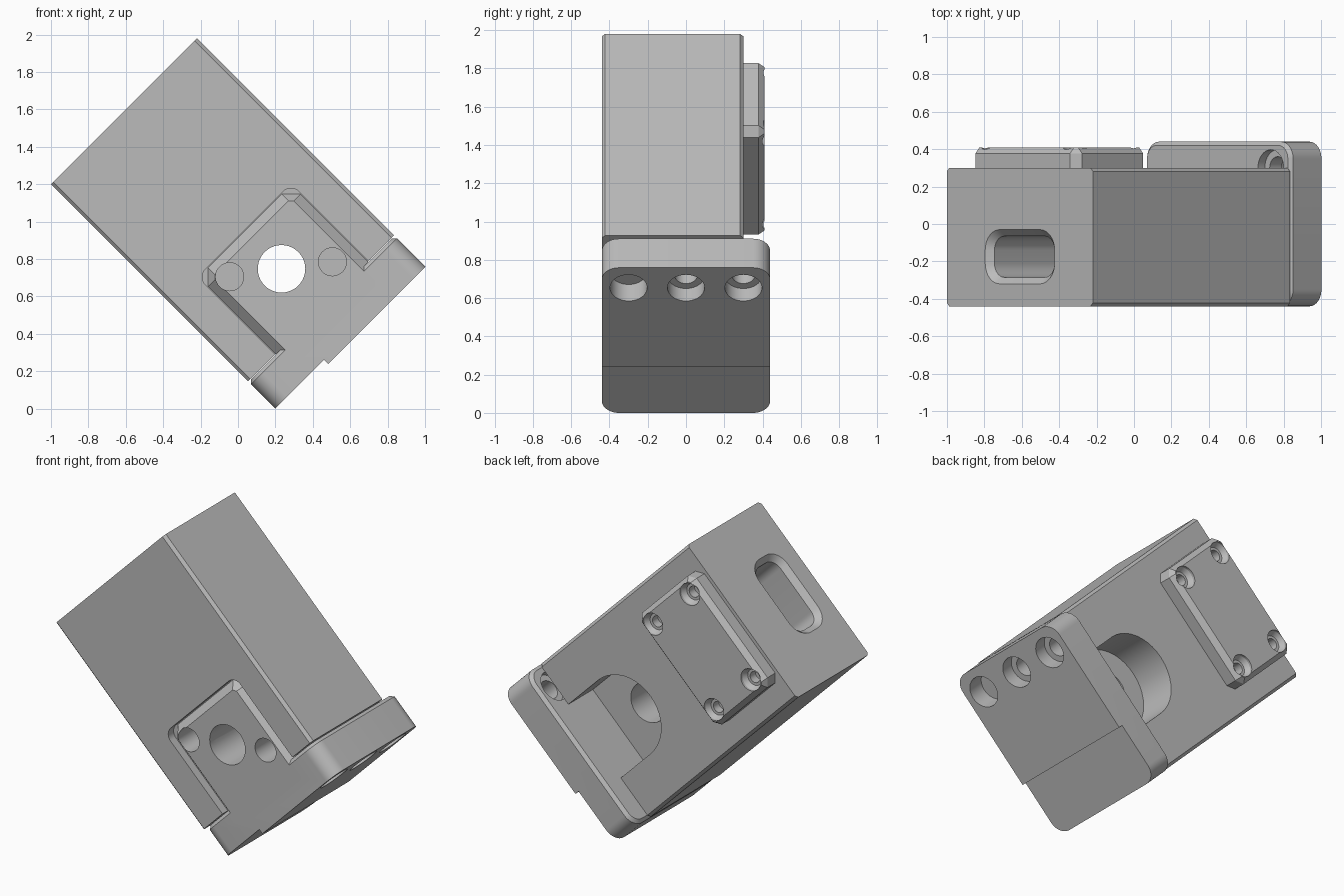
import bpy, bmesh, math
from mathutils import Matrix

cube = bpy.data.objects.get("Cube")
if cube:
    bpy.data.objects.remove(cube, do_unlink=True)

grey = bpy.data.materials.new("light grey metal")
grey.use_nodes = True
COLOUR = (0.5, 0.5, 0.5, 1)
grey.diffuse_color = COLOUR
grey.node_tree.nodes["Principled BSDF"].inputs["Base Color"].default_value = COLOUR

# The parts are built upright, then the whole assembly is tilted by 45 degrees
TILT = Matrix.Rotation(math.radians(-45), 4, 'Y')
MID = 0.693          # centre line of the housing
BORE = 0.364         # height of the main bore


def outline(ca, cb, w, h, r, n):
    """Rectangle with rounded corners, or chamfered ones when n is 1."""
    pts = []
    for k, (sa, sb) in enumerate(((1, 1), (-1, 1), (-1, -1), (1, -1))):
        for i in range(n + 1):
            t = math.pi / 2 * (k + i / n)
            pts.append((ca + sa * (w / 2 - r) + r * math.cos(t),
                        cb + sb * (h / 2 - r) + r * math.sin(t)))
    return pts


def solid(name, axis, a, b, r, levels, n=10):
    """Loft a rectangle spanning a and b through (depth, inset) levels."""
    bm = bmesh.new()
    rings = []
    for d, inset in levels:
        pts = outline(sum(a) / 2, sum(b) / 2, a[1] - a[0] - 2 * inset,
                      b[1] - b[0] - 2 * inset, max(r - inset, 0.004), n)
        rings.append([bm.verts.new((p, d, q) if axis == 'Y' else (p, q, d))
                      for p, q in pts])
    for low, high in zip(rings, rings[1:]):
        for i in range(len(low)):
            j = (i + 1) % len(low)
            bm.faces.new((low[i], low[j], high[j], high[i]))
    bm.faces.new(rings[0])
    bm.faces.new(rings[-1])
    bmesh.ops.remove_doubles(bm, verts=bm.verts, dist=1e-5)
    bmesh.ops.recalc_face_normals(bm, faces=bm.faces)
    mesh = bpy.data.meshes.new(name)
    bm.to_mesh(mesh)
    bm.free()
    mesh.materials.append(grey)
    ob = bpy.data.objects.new(name, mesh)
    bpy.context.collection.objects.link(ob)
    return ob


def hole(axis, ca, cb, r, *levels):
    return solid("hole_cutter", axis, (ca - r, ca + r), (cb - r, cb + r), r,
                 [lv if isinstance(lv, tuple) else (lv, 0) for lv in levels])


def combine(ob, others, operation='DIFFERENCE'):
    for other in others:
        mod = ob.modifiers.new("boolean", 'BOOLEAN')
        mod.operation, mod.solver, mod.object = operation, 'EXACT', other
        bpy.context.view_layer.update()
        graph = bpy.context.evaluated_depsgraph_get()
        mesh = bpy.data.meshes.new_from_object(ob.evaluated_get(graph))
        ob.modifiers.clear()
        ob.data = mesh


def discard(objects):
    for ob in objects:
        bpy.data.objects.remove(ob, do_unlink=True)


# Main parts
housing = solid("housing", 'Z', (0.141, 1.245), (-0.44, 0.30), 0.018,
                [(0.066, 0), (1.556, 0)], n=1)
bracket = solid("foot_bracket", 'Z', (0.141, 1.245), (-0.44, 0.44), 0.09,
                [(-0.172, 0), (0.042, 0), (0.062, 0.02)])
tongue = solid("bracket_tongue", 'Y', (0.35, 1.046), (-0.1, 0.645), 0.07,
               [(-0.44, 0.05), (-0.385, 0)], n=1)
cover = solid("rear_cover", 'Y', (0.29, 1.096), (0.983, 1.534), 0.045,
              [(0.295, 0), (0.378, 0), (0.41, 0.03)], n=1)

combine(bracket, [tongue], 'UNION')
discard([tongue])

# Main bore and the two dowel holes go through the tongue into the housing
shared = [hole('Y', MID, BORE, 0.127, -0.6, 0.6),
          hole('Y', 0.467, 0.53, 0.075, -0.6, -0.25),
          hole('Y', 0.912, 0.198, 0.075, -0.6, -0.25)]

# Housing: front recess, rear U pocket and the slot in the end face
housing_cuts = [
    solid("recess_cutter", 'Y', (0.345, 1.051), (-0.2, 0.65), 0.06,
          [(-0.6, 0), (-0.385, 0)]),
    solid("pocket_cutter", 'Y', (0.428, 0.958), (-0.3, 0.629), 0.265,
          [(0.05, 0), (0.5, 0)]),
    solid("slot_cutter", 'Z', (0.431, 0.955), (-0.32, -0.03), 0.11,
          [(0.9, 0.035), (1.521, 0.035), (1.556, 0), (1.58, -0.024)])]
combine(housing, shared + housing_cuts)

# Bracket: stepped underside and three screw holes, two of them counterbored
ROW = 1.096
bracket_cuts = [
    solid("step_cutter", 'Z', (-0.2, 0.51), (-0.8, 0.8), 0.004,
          [(-0.4, 0), (-0.141, 0)], n=1),
    hole('Z', ROW, -0.3, 0.097, -0.4, -0.05),
    hole('Z', ROW, 0.3, 0.097, 0.01, 0.2)]
for y in (0, 0.3):
    bracket_cuts += [hole('Z', ROW, y, 0.097, -0.4, -0.08),
                     hole('Z', ROW, y, 0.06, -0.3, 0.2)]
combine(bracket, shared + bracket_cuts)

# Rear cover: countersunk screw holes in the corners
cover_cuts = []
for u in (0.385, 1.001):
    for v in (1.073, 1.444):
        cover_cuts.append(hole('Y', u, v, 0.07, (0.31, 0.035), (0.365, 0.035),
                               (0.365, 0.018), (0.395, 0), (0.5, 0)))
combine(cover, cover_cuts)
discard(shared + housing_cuts + bracket_cuts + cover_cuts)

# Tilt the assembly and smooth the round walls
for ob in (housing, bracket, cover):
    ob.data.transform(TILT)
    bpy.ops.object.select_all(action='DESELECT')
    ob.select_set(True)
    bpy.context.view_layer.objects.active = ob
    bpy.ops.object.shade_smooth_by_angle(angle=math.radians(25))
